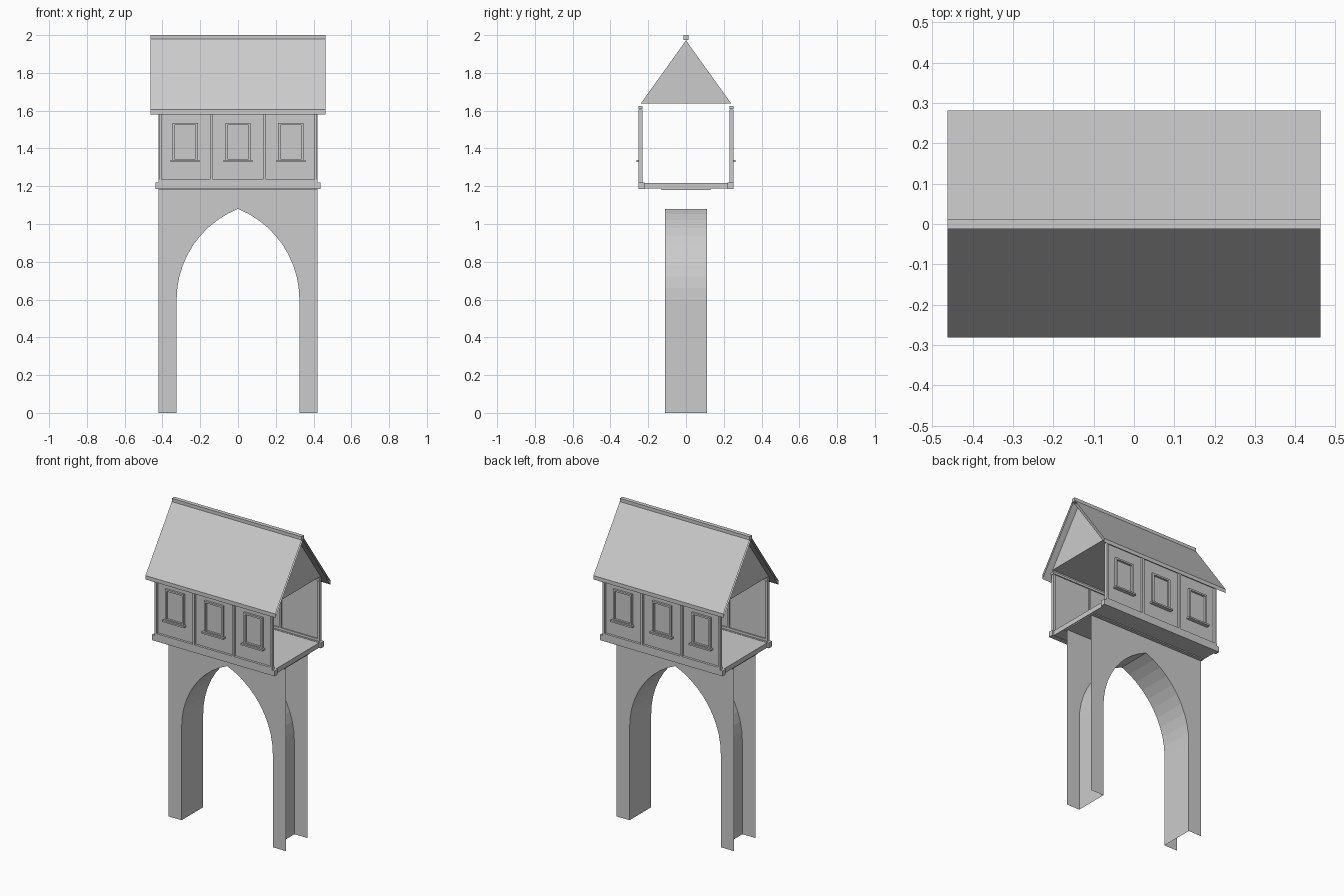
import bpy
import bmesh
import math

if "Cube" in bpy.data.objects:
    bpy.data.objects.remove(bpy.data.objects["Cube"])


def mesh_object(name, verts, faces):
    mesh = bpy.data.meshes.new(name)
    mesh.from_pydata(verts, [], faces)
    obj = bpy.data.objects.new(name, mesh)
    bpy.context.collection.objects.link(obj)
    bm = bmesh.new()
    bm.from_mesh(mesh)
    bmesh.ops.recalc_face_normals(bm, faces=bm.faces)
    bm.to_mesh(mesh)
    bm.free()
    return obj


def box(name, x, y, z):
    """Axis-aligned box from (min, max) pairs."""
    v = [(a, b, c) for a in x for b in y for c in z]
    f = [(0, 1, 3, 2), (4, 6, 7, 5), (0, 4, 5, 1),
         (2, 3, 7, 6), (0, 2, 6, 4), (1, 5, 7, 3)]
    return mesh_object(name, v, f)


# Arch sheets: outer ends and leg bottoms stay open
W, SPAN, SPRING, R, D = 0.42, 0.325, 0.6, 0.517, 0.11
cx = SPAN - R
end = math.acos(-cx / R)
N = 10
right = [(SPAN, 0.0)] + [(cx + R * math.cos(end * i / N), SPRING + R * math.sin(end * i / N))
                         for i in range(N + 1)]
curve = right + [(-x, z) for x, z in reversed(right[:-1])]
outline = curve + [(-W, 0), (-W, 1.185), (W, 1.185), (W, 0)]
n, c = len(outline), len(curve)
verts = [(x, y, z) for y in (-D, D) for x, z in outline]
faces = [tuple(range(n)), tuple(range(2 * n - 1, n - 1, -1))]
faces += [(i, i + n, i + 1 + n, i + 1) for i in range(c - 1)]
mesh_object("arch", verts, faces)

# Floor of the upper room
box("floor_slab", (-0.425, 0.425), (-0.24, 0.24), (1.187, 1.218))
box("floor_support", (-0.42, 0.42), (-0.13, 0.13), (1.18, 1.187))
for s, side in ((-1, "front"), (1, "back")):
    def span(a, b):
        return tuple(sorted((s * a, s * b)))

    box(side + "_floor_beam", (-0.437, 0.437), span(0.22, 0.252), (1.185, 1.22))

    # Wall panel with rails and posts
    y = s * 0.237
    mesh_object(side + "_wall", [(-W, y, 1.22), (W, y, 1.22), (W, y, 1.637), (-W, y, 1.637)],
                [(0, 1, 2, 3)])
    box(side + "_bottom_rail", (-W, W), span(0.23, 0.252), (1.22, 1.235))
    box(side + "_top_rail", (-W, W), span(0.23, 0.252), (1.61, 1.625))
    for px in (-0.412, -0.14, 0.14, 0.412):
        box(side + "_post", (px - 0.007, px + 0.007), span(0.23, 0.252), (1.235, 1.606))

    # Windows: raised frame and projecting sill
    for wx in (-0.28, 0, 0.28):
        frame = span(0.237, 0.25)
        for t in (-1, 1):
            box(side + "_window_jamb", sorted((wx + t * 0.055, wx + t * 0.067)), frame, (1.338, 1.536))
        box(side + "_window_head", (wx - 0.055, wx + 0.055), frame, (1.525, 1.536))
        box(side + "_window_foot", (wx - 0.055, wx + 0.055), frame, (1.338, 1.345))
        box(side + "_window_sill", (wx - 0.077, wx + 0.077), span(0.237, 0.262), (1.328, 1.338))

# Ceiling and the two gable triangles
tri = [(-0.24, 1.637), (0.24, 1.637), (0, 1.972)]
mesh_object("ceiling_and_gables", [(x, y, z) for x in (-W, W) for y, z in tri],
            [(0, 1, 2), (3, 5, 4), (0, 3, 4, 1)])

# Roof sheets with eave edges, open at the ends
section = [(0, 1.972), (-0.281, 1.58), (-0.281, 1.605), (0, 1.997),
           (0.281, 1.605), (0.281, 1.58)]
mesh_object("roof", [(x, y, z) for x in (-0.463, 0.463) for y, z in section],
            [(i, (i + 1) % 6, (i + 1) % 6 + 6, i + 6) for i in range(6)])
box("ridge_cap", (-0.463, 0.463), (-0.013, 0.013), (1.975, 2.0))
